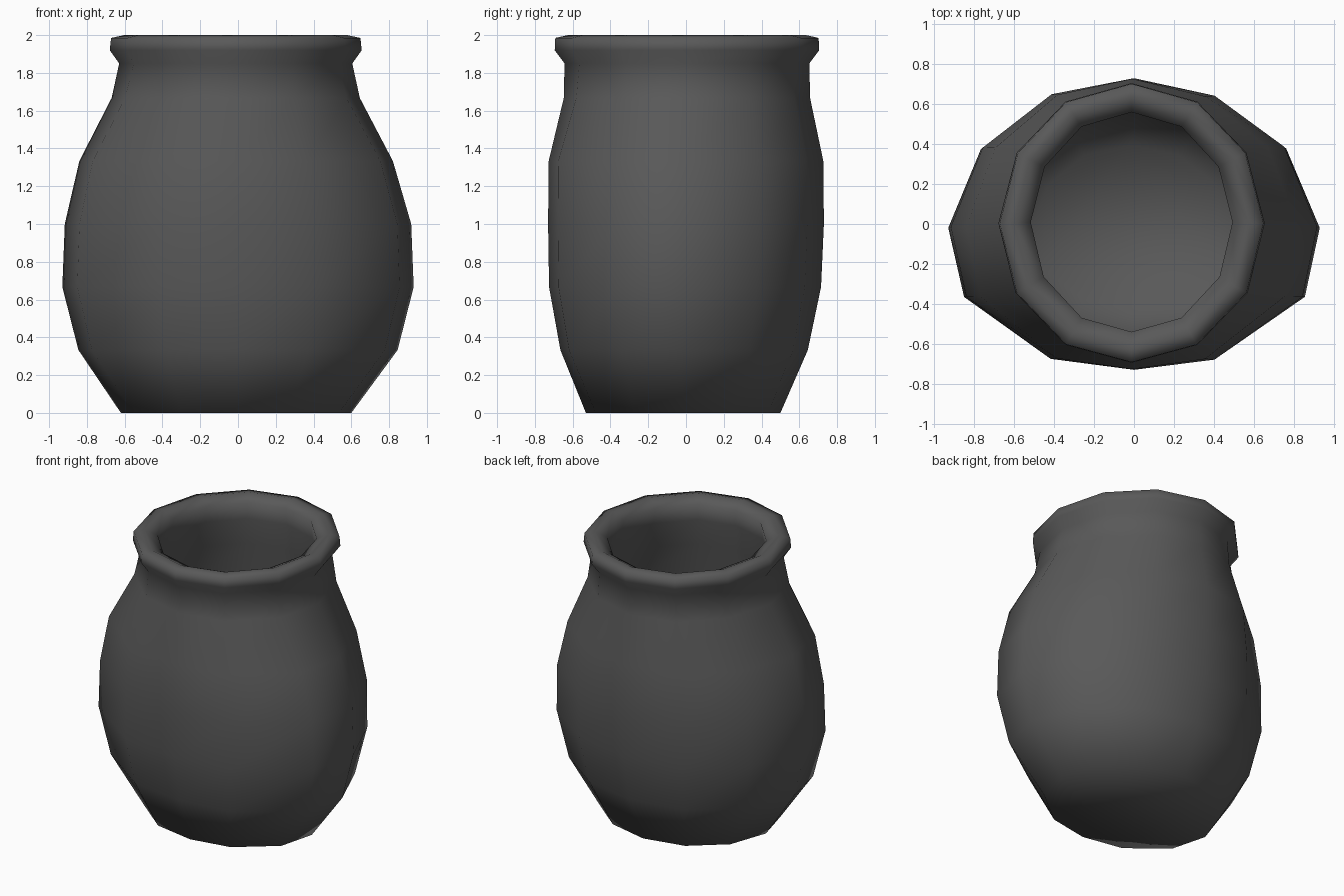
import bpy, bmesh, math

if "Cube" in bpy.data.objects:
    bpy.data.objects.remove(bpy.data.objects["Cube"])

SIDES = 12
# Slightly irregular hand-made belly section, relative to its half width and depth
belly = [(1, -.02), (.82, .53), (.44, .88), (0, 1), (-.45, .89), (-.825, .525),
         (-1, -.02), (-.915, -.5), (-.455, -.925), (0, -1), (.44, -.93), (.92, -.5)]
circle = [(math.cos(2 * math.pi * i / SIDES), math.sin(2 * math.pi * i / SIDES))
          for i in range(SIDES)]

# Rings: half width, half depth, height, x shift, y shift, share of belly section
rings = [
    # outer wall
    (.61, .515, 0, -.01, -.015, .5),
    (.845, .655, .333, 0, -.01, 1),
    (.93, .72, .667, 0, -.005, 1),
    (.917, .73, 1.0, 0, 0, 1),
    (.83, .727, 1.333, -.01, 0, 1),
    (.657, .652, 1.667, -.012, .005, .5),
    (.617, .648, 1.85, -.012, .005, .2),
    # rolled rim
    (.667, .70, 1.92, -.012, .005, .1),
    (.66, .697, 1.985, -.012, .005, .1),
    (.59, .63, 2.0, -.012, .005, .1),
    (.505, .55, 1.96, -.012, .01, .1),
    # inner wall
    (.53, .56, 1.84, -.012, .005, .2),
    (.565, .56, 1.66, -.012, .005, .5),
    (.73, .63, 1.333, -.01, 0, 1),
    (.81, .63, 1.0, 0, 0, 1),
    (.82, .62, .667, 0, -.005, 1),
    (.74, .56, .36, 0, -.01, 1),
    (.50, .41, .12, -.01, -.015, .5),
]

bm = bmesh.new()
loops = []
for rx, ry, z, sx, sy, mix in rings:
    loops.append([bm.verts.new((sx + rx * (c[0] + (b[0] - c[0]) * mix),
                                sy + ry * (c[1] + (b[1] - c[1]) * mix), z))
                  for c, b in zip(circle, belly)])
# Skin the rings
for low, high in zip(loops, loops[1:]):
    for i in range(SIDES):
        j = (i + 1) % SIDES
        bm.faces.new((low[i], low[j], high[j], high[i]))
# Underside and inner floor
bm.faces.new(loops[0][::-1])
bm.faces.new(loops[-1])
bmesh.ops.recalc_face_normals(bm, faces=bm.faces)
for f in bm.faces:
    f.smooth = True

mesh = bpy.data.meshes.new("pot")
bm.to_mesh(mesh)
bm.free()
pot = bpy.data.objects.new("pot", mesh)
bpy.context.collection.objects.link(pot)

# Dark clay
clay = bpy.data.materials.new("dark_clay")
clay.diffuse_color = (.1, .1, .1, 1)
clay.use_nodes = True
clay.node_tree.nodes["Principled BSDF"].inputs["Base Color"].default_value = clay.diffuse_color
mesh.materials.append(clay)
